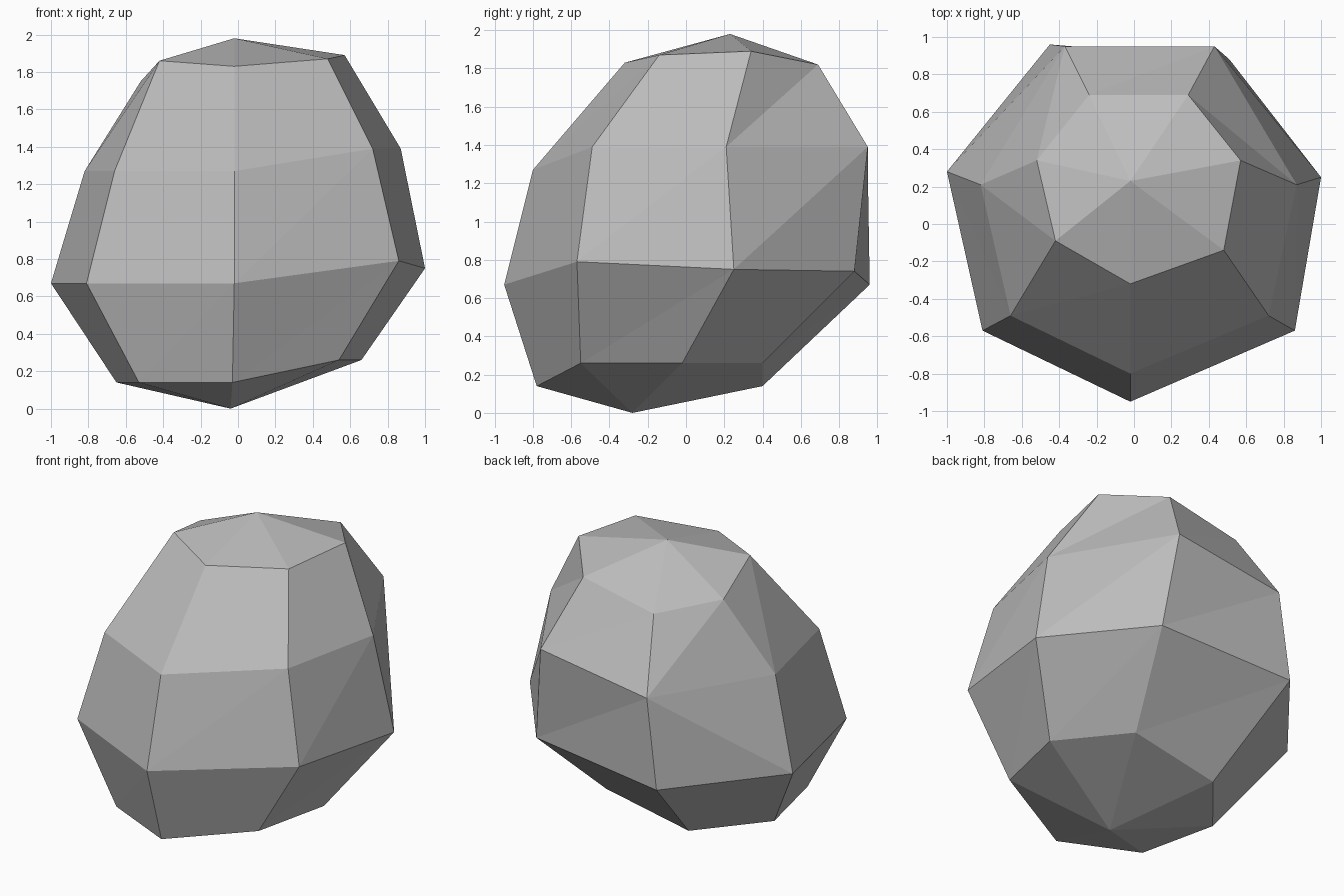
import bpy
import bmesh

# Remove the default cube only
cube = bpy.data.objects.get("Cube")
if cube:
    bpy.data.objects.remove(cube, do_unlink=True)


def make_material(name, color):
    mat = bpy.data.materials.new(name)
    mat.use_nodes = True
    mat.diffuse_color = color
    bsdf = mat.node_tree.nodes["Principled BSDF"]
    bsdf.inputs["Base Color"].default_value = color
    bsdf.inputs["Roughness"].default_value = 0.9
    return mat


# Seven-sided cross-sections, lowest first, each starting at the front corner
RINGS = [
    [(-.03, -.78, .14), (.54, -.55, .26), (.66, -.02, .26), (.32, .4, .26),
     (-.3, .4, .14), (-.65, -.02, .14), (-.53, -.55, .14)],
    [(-.02, -.95, .67), (.86, -.57, .79), (1, .25, .75), (.51, .88, .74),
     (-.45, .96, .67), (-1, .28, .67), (-.81, -.57, .67)],
    [(-.02, -.8, 1.27), (.72, -.49, 1.39), (.87, .21, 1.39), (.43, .95, 1.39),
     (-.37, .95, 1.27), (-.82, .21, 1.27), (-.66, -.49, 1.27)],
    [(-.02, -.32, 1.83), (.48, -.14, 1.87), (.57, .34, 1.89), (.29, .69, 1.82),
     (-.24, .69, 1.71), (-.52, .34, 1.75), (-.42, -.09, 1.86)],
]
BOTTOM, TOP = (-.04, -.28, 0), (-.02, .23, 1.98)

# Facet between two rings that is split along the opposite diagonal
FLIPPED = (1, 4)


def build_rock(name, material):
    bm = bmesh.new()
    rings = [[bm.verts.new(p) for p in ring] for ring in RINGS]
    bottom, top = bm.verts.new(BOTTOM), bm.verts.new(TOP)
    sides = len(rings[0])

    for i in range(sides):
        j = (i + 1) % sides
        # Pointed caps
        bm.faces.new((rings[0][j], rings[0][i], bottom))
        bm.faces.new((rings[-1][i], rings[-1][j], top))
        # Side facets
        for level in range(len(rings) - 1):
            low, high = rings[level], rings[level + 1]
            if (level, i) == FLIPPED:
                bm.faces.new((low[i], low[j], high[i]))
                bm.faces.new((low[j], high[j], high[i]))
            else:
                bm.faces.new((low[i], low[j], high[j]))
                bm.faces.new((low[i], high[j], high[i]))

    bmesh.ops.recalc_face_normals(bm, faces=bm.faces)
    mesh = bpy.data.meshes.new(name)
    bm.to_mesh(mesh)
    bm.free()
    mesh.materials.append(material)
    rock = bpy.data.objects.new(name, mesh)
    bpy.context.collection.objects.link(rock)
    return rock


build_rock("rock", make_material("stone grey", (.5, .5, .5, 1)))
